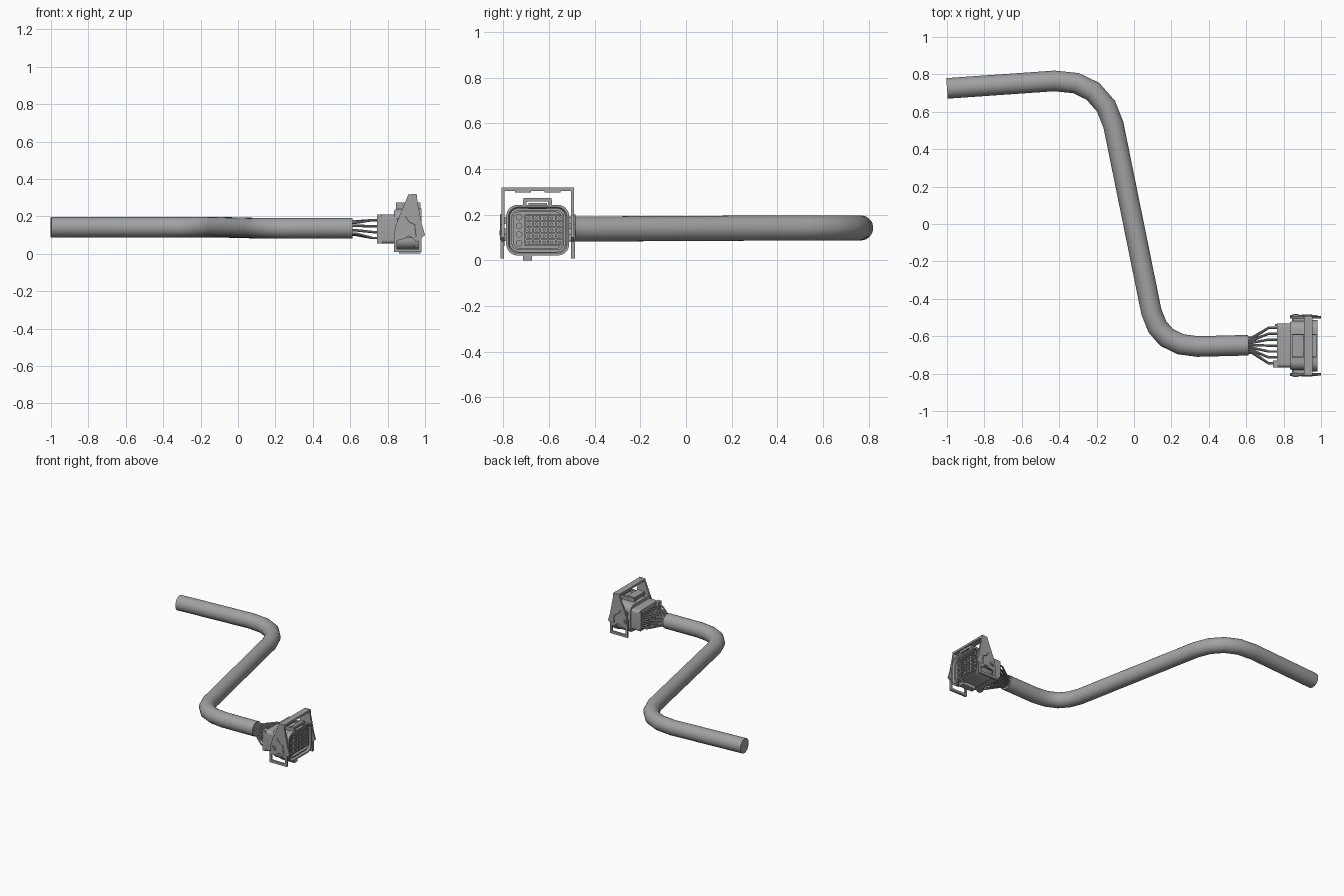
import bpy, bmesh, math
from mathutils import Vector

if "Cube" in bpy.data.objects:
    bpy.data.objects.remove(bpy.data.objects["Cube"])

grey = bpy.data.materials.new("grey plastic")
grey.diffuse_color = (0.36, 0.36, 0.36, 1)
grey.use_nodes = True
grey.node_tree.nodes["Principled BSDF"].inputs["Base Color"].default_value = grey.diffuse_color
CY, CZ = -0.65, 0.132          # connector centre line


def finish(name, bm, angle=35):
    bmesh.ops.recalc_face_normals(bm, faces=bm.faces)
    me = bpy.data.meshes.new(name)
    bm.to_mesh(me)
    bm.free()
    ob = bpy.data.objects.new(name, me)
    bpy.context.collection.objects.link(ob)
    me.materials.append(grey)
    bpy.context.view_layer.objects.active = ob
    ob.select_set(True)
    bpy.ops.object.shade_smooth_by_angle(angle=math.radians(angle))
    ob.select_set(False)
    return ob


def add_box(bm, x0, x1, y0, y1, z0, z1):
    v = [bm.verts.new((x, y, z)) for x in (x0, x1) for y in (y0, y1) for z in (z0, z1)]
    for f in ((0, 1, 3, 2), (4, 6, 7, 5), (0, 4, 5, 1), (2, 3, 7, 6), (0, 2, 6, 4), (1, 5, 7, 3)):
        bm.faces.new([v[i] for i in f])


def boxes(name, *specs):
    bm = bmesh.new()
    for s in specs:
        add_box(bm, *s)
    return finish(name, bm)


def add_tube(bm, pts, r, n, r_end=None):
    """Mitred tube through pts, capped at both ends."""
    pts = [Vector(p) for p in pts]
    rings = []
    for i, p in enumerate(pts):
        a = (p - pts[i - 1]).normalized() if i else None
        b = (pts[i + 1] - p).normalized() if i < len(pts) - 1 else None
        t = ((a or b) + (b or a)).normalized()
        side = Vector((0, 0, 1)).cross(t).normalized()
        up = t.cross(side)
        k = 1 / max(0.5, t.dot(a or b))
        rings.append([bm.verts.new(p + side * (r * k * math.cos(w)) + up * (r * math.sin(w)))
                      for w in (2 * math.pi * j / n for j in range(n))])
    for A, B in zip(rings, rings[1:]):
        for j in range(n):
            bm.faces.new((A[j], A[(j + 1) % n], B[(j + 1) % n], B[j]))
    bm.faces.new(rings[0])
    bm.faces.new(rings[-1])


def rounded(hy, hz, r, x, n=6):
    out = []
    for k, (sy, sz) in enumerate(((1, 1), (-1, 1), (-1, -1), (1, -1))):
        for i in range(n + 1):
            w = math.pi / 2 * (k + i / n)
            out.append((x, CY + sy * (hy - r) + r * math.cos(w), CZ + sz * (hz - r) + r * math.sin(w)))
    return out


def loft(name, sections):
    """Rounded rectangle sections (half width, half height, radius, x)."""
    bm = bmesh.new()
    rings = [[bm.verts.new(c) for c in rounded(*s)] for s in sections]
    n = len(rings[0])
    for A, B in zip(rings, rings[1:]):
        for j in range(n):
            bm.faces.new((A[j], A[(j + 1) % n], B[(j + 1) % n], B[j]))
    bm.faces.new(rings[0])
    bm.faces.new(rings[-1])
    return finish(name, bm)


# Sheathed cable
cable = [(-1, .725, .142), (-.425, .765, .142), (-.31, .753, .142), (-.22, .71, .142),
         (-.15, .63, .142), (-.11, .53, .142), (.093, -.47, .137), (.125, -.55, .137),
         (.175, -.607, .137), (.25, -.643, .137), (.34, -.655, .137), (.612, -.648, .137)]
bm = bmesh.new()
add_tube(bm, cable, 0.055, 32)
finish("cable_sheath", bm, 40)

# Fan of thin wires
bm = bmesh.new()
for i in range(7):
    for j in range(4):
        u, v = (i - 3) / 3, (j - 1.5) / 1.5
        s = 1 - 0.2 * abs(u * v)
        y0, z0 = -.648 + .043 * u * s, .137 + .036 * v * s
        y1, z1 = CY + .095 * u, CZ + .048 * v
        add_tube(bm, [(.59, y0, z0), (.63, y0, z0), (.72, y1, z1), (.78, y1, z1)], .0065, 8)
finish("wires", bm)

# Rear wire cover with a projecting lip
loft("rear_cover", [(.117, .078, .02, .765), (.117, .078, .02, .845)])
boxes("rear_cover_lip", (.742, .77, -.767, -.73, .055, .21))
boxes("rear_cover_ribs", *[(.755, .775, CY + s * .11 - .005, CY + s * .11 + .005, .07, .2) for s in (-1, 1)])

# Hollow housing with a flanged mouth
loft("housing", [(.125, .1, .04, .835), (.131, .106, .045, .845), (.131, .106, .045, .945),
                 (.138, .111, .05, .945), (.138, .111, .05, .98), (.128, .101, .042, .98),
                 (.122, .095, .038, .97), (.122, .095, .038, .925)])
loft("inner_shroud", [(.115, .088, .034, .92), (.115, .088, .034, .972), (.106, .079, .027, .972),
                      (.106, .079, .027, .95)])

# Terminal grid: crossed walls with pins in each cell
bm = bmesh.new()
ys = [-.705 + i * .0335 for i in range(6)]
zs = [.066 + j * .0265 for j in range(6)]
for y in ys:
    add_box(bm, .945, .965, y - .003, y + .003, zs[0], zs[-1])
for z in zs:
    add_box(bm, .945, .964, ys[0], ys[-1], z - .003, z + .003)
finish("terminal_grid", bm)
bm = bmesh.new()
for i in range(5):
    for j in range(5):
        y, z = ys[i] + .0167, zs[j] + .0132
        add_tube(bm, [(.945, y, z), (.968, y, z)], .0065, 8)
finish("terminals", bm)
bm = bmesh.new()
for j in range(4):
    z = .075 + j * .038
    add_tube(bm, [(.945, -.731, z), (.966, -.731, z)], .014, 16)
    add_tube(bm, [(.96, -.731, z), (.97, -.731, z)], .006, 10)
finish("large_terminals", bm)

# Top latch frame and lower key
boxes("top_latch", (.845, .975, -.715, -.698, .23, .262), (.845, .975, -.605, -.588, .23, .262),
      (.845, .905, -.712, -.59, .258, .274), (.95, .975, -.712, -.59, .258, .274),
      (.855, .96, -.69, -.61, .225, .25))
boxes("lower_key", (.86, .975, -.715, -.675, 0, .03))
boxes("housing_side_rails", *[(.85, .94, CY + s * .138 - .01, CY + s * .138 + .01, z, z + .03)
                              for s in (-1, 1) for z in (.085, .16)])

# Locking lever: two side plates joined by a top bar
plate = [(.835, .1), (.84, .14), (.852, .175), (.908, .31), (.925, .318), (.955, .32), (.96, .275),
         (.985, .15), (1, .1), (.965, .07), (.95, .062), (.935, .085), (.91, .095), (.89, .08), (.85, .07)]
for side, name in ((-1, "front"), (1, "back")):
    bm = bmesh.new()
    y_in, y_out = CY + side * .146, CY + side * .159
    A = [bm.verts.new((x, y_in, z)) for x, z in plate]
    B = [bm.verts.new((x, y_out, z)) for x, z in plate]
    bm.faces.new(A)
    bm.faces.new(B)
    for j in range(len(plate)):
        k = (j + 1) % len(plate)
        bm.faces.new((A[j], A[k], B[k], B[j]))
    finish(name + "_lever_plate", bm, 20)

    # Raised rib following the lever edge, and the round pivot
    lo, hi = sorted((y_out, CY + side * .163))
    bm = bmesh.new()
    yr = (lo + hi) / 2
    add_tube(bm, [(.895, yr, .2), (.915, yr, .17), (.945, yr, .155), (.952, yr, .09)], .004, 6)
    finish(name + "_lever_rib", bm)
    bm = bmesh.new()
    add_tube(bm, [(.864, CY + side * .12, .12), (.864, CY + side * .165, .12)], .02, 20)
    add_tube(bm, [(.864, CY + side * .16, .12), (.864, CY + side * .168, .12)], .01, 16)
    finish(name + "_pivot", bm)

    # Open loop under the plate
    lo, hi = sorted((CY + side * .147, CY + side * .163))
    boxes(name + "_lever_loop", (.835, .85, lo, hi, .012, .1), (.965, .98, lo, hi, .012, .09),
          (.835, .98, lo, hi, .008, .026))

boxes("lever_top_bar", (.908, .955, CY - .159, CY + .159, .303, .318),
      (.912, .95, CY - .1, CY - .03, .298, .304), (.912, .95, CY + .03, CY + .1, .298, .304))
